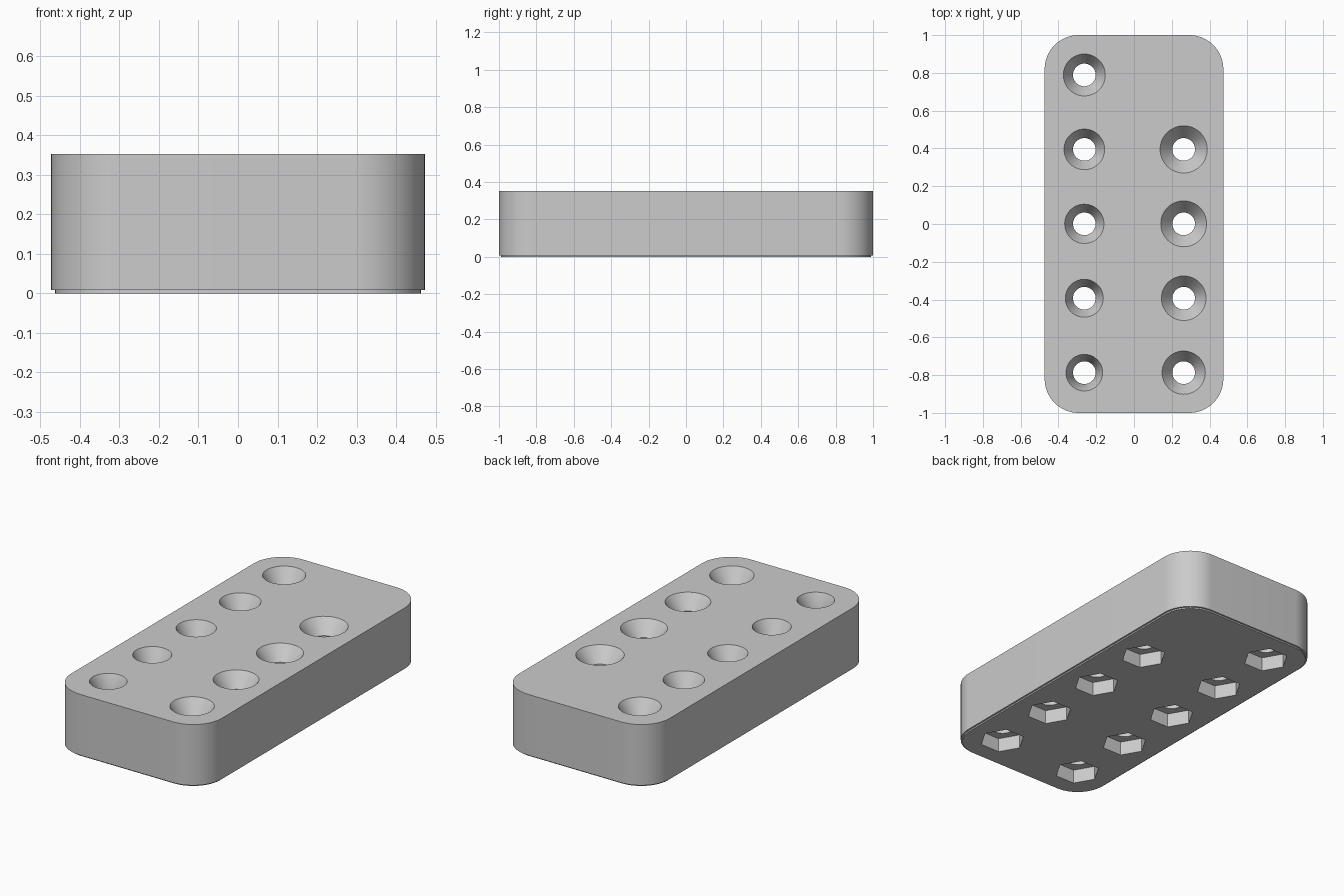
import bpy, bmesh
from math import sin, cos, pi

if "Cube" in bpy.data.objects:
    bpy.data.objects.remove(bpy.data.objects["Cube"], do_unlink=True)

HALF_X, HALF_Y, HEIGHT, CORNER = 0.473, 1.0, 0.353, 0.18
STEP_H, STEP_IN = 0.008, 0.01
SHAFT_R, SINK_DEPTH = 0.06, 0.08
HEX_R, HEX_DEPTH = 0.12, 0.08

grey = bpy.data.materials.new("light_grey")
grey.use_nodes = True
colour = (0.6, 0.6, 0.6, 1)
grey.diffuse_color = colour
grey.node_tree.nodes["Principled BSDF"].inputs["Base Color"].default_value = colour


def loft(bm, rings):
    """Skin a stack of equal-length rings and cap both ends."""
    loops = [[bm.verts.new(p) for p in ring] for ring in rings]
    for low, high in zip(loops, loops[1:]):
        for i in range(len(low)):
            j = (i + 1) % len(low)
            bm.faces.new((low[i], low[j], high[j], high[i]))
    bm.faces.new(loops[0][::-1])
    bm.faces.new(loops[-1])


def circle(x, y, z, r, sides):
    return [(x + r * cos(2 * pi * i / sides), y + r * sin(2 * pi * i / sides), z)
            for i in range(sides)]


def rounded_rect(inset, z, steps=16):
    r = CORNER - inset
    pts = []
    for k, (sx, sy) in enumerate(((1, 1), (-1, 1), (-1, -1), (1, -1))):
        for i in range(steps + 1):
            a = pi / 2 * (k + i / steps)
            pts.append((sx * (HALF_X - CORNER) + r * cos(a),
                        sy * (HALF_Y - CORNER) + r * sin(a), z))
    return pts


def make_object(name, bm):
    bmesh.ops.recalc_face_normals(bm, faces=bm.faces)
    mesh = bpy.data.meshes.new(name)
    bm.to_mesh(mesh)
    bm.free()
    mesh.materials.append(grey)
    obj = bpy.data.objects.new(name, mesh)
    bpy.context.collection.objects.link(obj)
    return obj


# Block with a shallow recessed foot
bm = bmesh.new()
loft(bm, [rounded_rect(STEP_IN, 0), rounded_rect(STEP_IN, STEP_H),
          rounded_rect(0, STEP_H), rounded_rect(0, HEIGHT)])
block = make_object("block", bm)

# Nine positions, the countersinks growing steadily from one to the next
drills, pockets = bmesh.new(), bmesh.new()
for n in range(9):
    x = -0.263 if n < 5 else 0.263
    y = -0.787 + 0.394 * (n % 5)
    sink_r = 0.097 + 0.0035 * n
    # Through shaft with a conical mouth on top
    loft(drills, [circle(x, y, -0.1, SHAFT_R, 48),
                  circle(x, y, HEIGHT - SINK_DEPTH, SHAFT_R, 48),
                  circle(x, y, HEIGHT, sink_r, 48),
                  circle(x, y, HEIGHT + 0.1, sink_r, 48)])
    # Hexagonal pocket underneath
    loft(pockets, [circle(x, y, -0.1, HEX_R, 6), circle(x, y, HEX_DEPTH, HEX_R, 6)])

cutters = [make_object("pocket_cutter", pockets), make_object("drill_cutter", drills)]
bpy.context.view_layer.objects.active = block
for cutter in cutters:
    cutter.hide_render = True
    cut = block.modifiers.new(cutter.name, "BOOLEAN")
    cut.operation = "DIFFERENCE"
    cut.solver = "EXACT"
    cut.object = cutter
    bpy.ops.object.modifier_apply(modifier=cut.name)
for cutter in cutters:
    bpy.data.objects.remove(cutter, do_unlink=True)

# Smooth round walls, sharp rims
bpy.ops.object.select_all(action="DESELECT")
block.select_set(True)
bpy.ops.object.shade_smooth_by_angle(angle=pi / 7)
